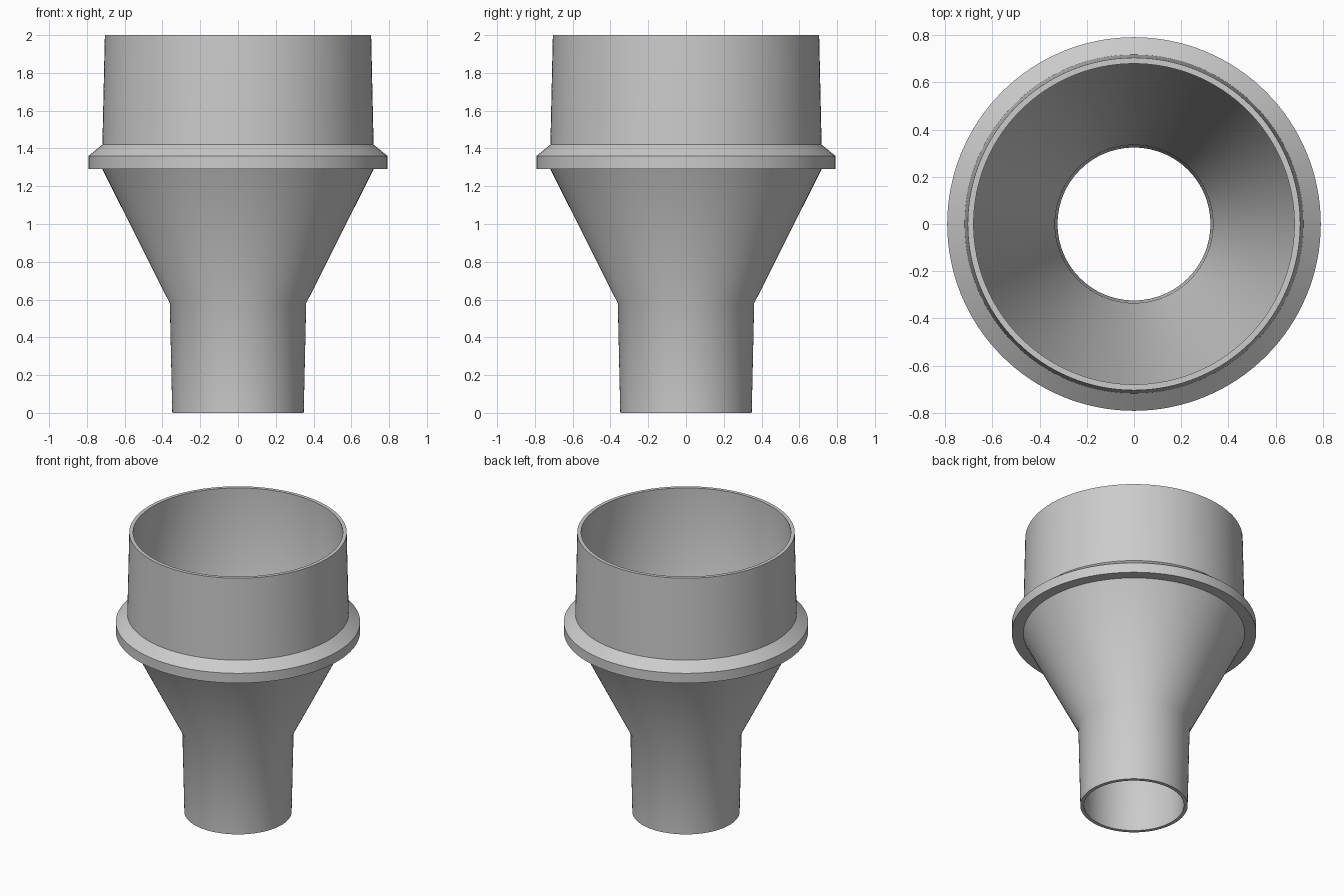
import bpy, bmesh, math

if "Cube" in bpy.data.objects:
    bpy.data.objects.remove(bpy.data.objects["Cube"])

SEGMENTS = 128

# Closed wall section (radius, height): up the outside, then down the bore
SECTION = [
    (0.348, 0.0), (0.361, 0.58), (0.718, 1.29),      # spigot and cone
    (0.792, 1.29), (0.792, 1.36), (0.718, 1.42),     # stop collar
    (0.705, 2.0), (0.68, 2.0),                       # wide socket and rim
    (0.692, 1.30), (0.335, 0.586), (0.324, 0.0),     # bore
]


def lathe(name, section, material):
    """Revolve a closed section around z."""
    bm = bmesh.new()
    rings = []
    for i in range(SEGMENTS):
        a = 2 * math.pi * i / SEGMENTS
        rings.append([bm.verts.new((r * math.cos(a), r * math.sin(a), z))
                      for r, z in section])
    n = len(section)
    for i in range(SEGMENTS):
        a, b = rings[i], rings[(i + 1) % SEGMENTS]
        for j in range(n):
            k = (j + 1) % n
            bm.faces.new((a[j], b[j], b[k], a[k]))
    bmesh.ops.recalc_face_normals(bm, faces=bm.faces)
    mesh = bpy.data.meshes.new(name)
    bm.to_mesh(mesh)
    bm.free()
    mesh.materials.append(material)
    obj = bpy.data.objects.new(name, mesh)
    bpy.context.collection.objects.link(obj)
    bpy.context.view_layer.objects.active = obj
    obj.select_set(True)
    bpy.ops.object.shade_smooth_by_angle(angle=math.radians(35))
    return obj


grey = bpy.data.materials.new("light_grey")
grey.diffuse_color = (0.6, 0.6, 0.6, 1)
grey.use_nodes = True
grey.node_tree.nodes["Principled BSDF"].inputs["Base Color"].default_value = grey.diffuse_color

# Hollow hose reducer with its collar
lathe("hose_reducer", SECTION, grey)
